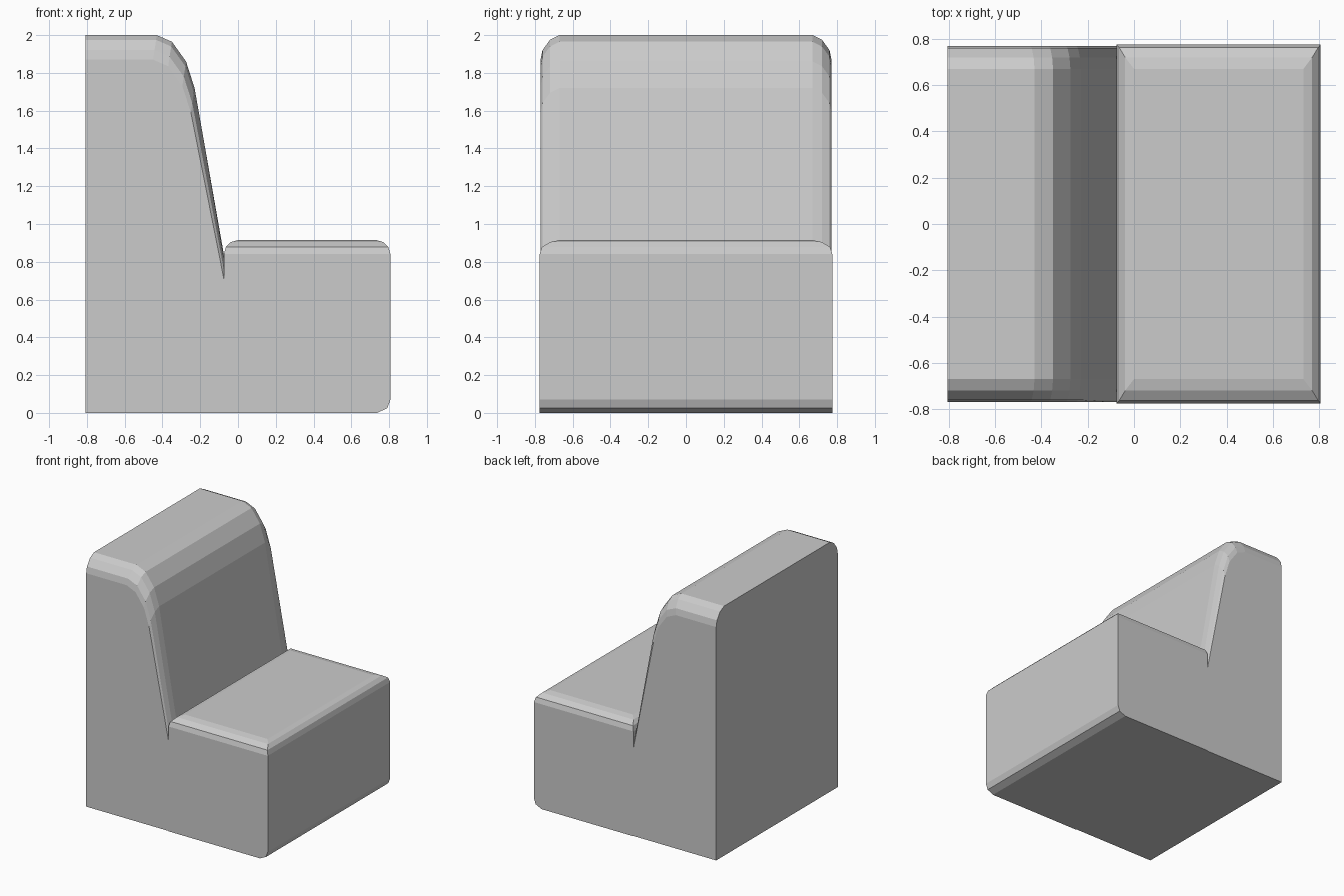
import bpy, bmesh

if "Cube" in bpy.data.objects:
    bpy.data.objects.remove(bpy.data.objects["Cube"])

X_BACK, X_JOIN, X_FRONT = -0.807, -0.075, 0.807


def loft(name, rings):
    """Skin a list of equal-length closed rings and cap both ends."""
    bm = bmesh.new()
    loops = [[bm.verts.new(p) for p in ring] for ring in rings]
    n = len(loops[0])
    for a, b in zip(loops, loops[1:]):
        for i in range(n):
            j = (i + 1) % n
            bm.faces.new((a[i], a[j], b[j], b[i]))
    bm.faces.new(loops[0])
    bm.faces.new(loops[-1])
    bmesh.ops.recalc_face_normals(bm, faces=bm.faces)
    mesh = bpy.data.meshes.new(name)
    bm.to_mesh(mesh)
    bm.free()
    obj = bpy.data.objects.new(name, mesh)
    bpy.context.collection.objects.link(obj)
    return obj


# Backrest: side profile lofted across the width, rounded over at both sides
def back_ring(y, drop):
    s = drop * 0.15
    curve = [(-0.23, 1.72), (-0.275, 1.86), (-0.35, 1.965), (-0.43, 2.0)]
    pts = [(X_BACK, 0), (X_JOIN, 0), (X_JOIN, 0.84 - drop)]
    pts += [(x - s, z - drop) for x, z in curve]
    pts.append((X_BACK, 2.0 - drop))
    return [(x, y, z) for x, z in pts]


side = [(0.77, 0.13), (0.76, 0.08), (0.72, 0.025), (0.67, 0.0)]
loft("backrest",
     [back_ring(-y, d) for y, d in side] +
     [back_ring(y, d) for y, d in reversed(side)])


# Seat: stacked rectangles, rounded around the top and along the lower front
def seat_ring(z, front, back=0.0, sides=0.0):
    x0, x1, y = X_JOIN + back, X_FRONT - front, 0.775 - sides
    return [(x0, -y, z), (x1, -y, z), (x1, y, z), (x0, y, z)]


loft("seat", [
    seat_ring(0.0, 0.07),
    seat_ring(0.025, 0.017),
    seat_ring(0.07, 0.0),
    seat_ring(0.84, 0.0),
    seat_ring(0.878, 0.011, 0.011, 0.012),
    seat_ring(0.904, 0.037, 0.037, 0.055),
    seat_ring(0.915, 0.075, 0.075, 0.105),
])
